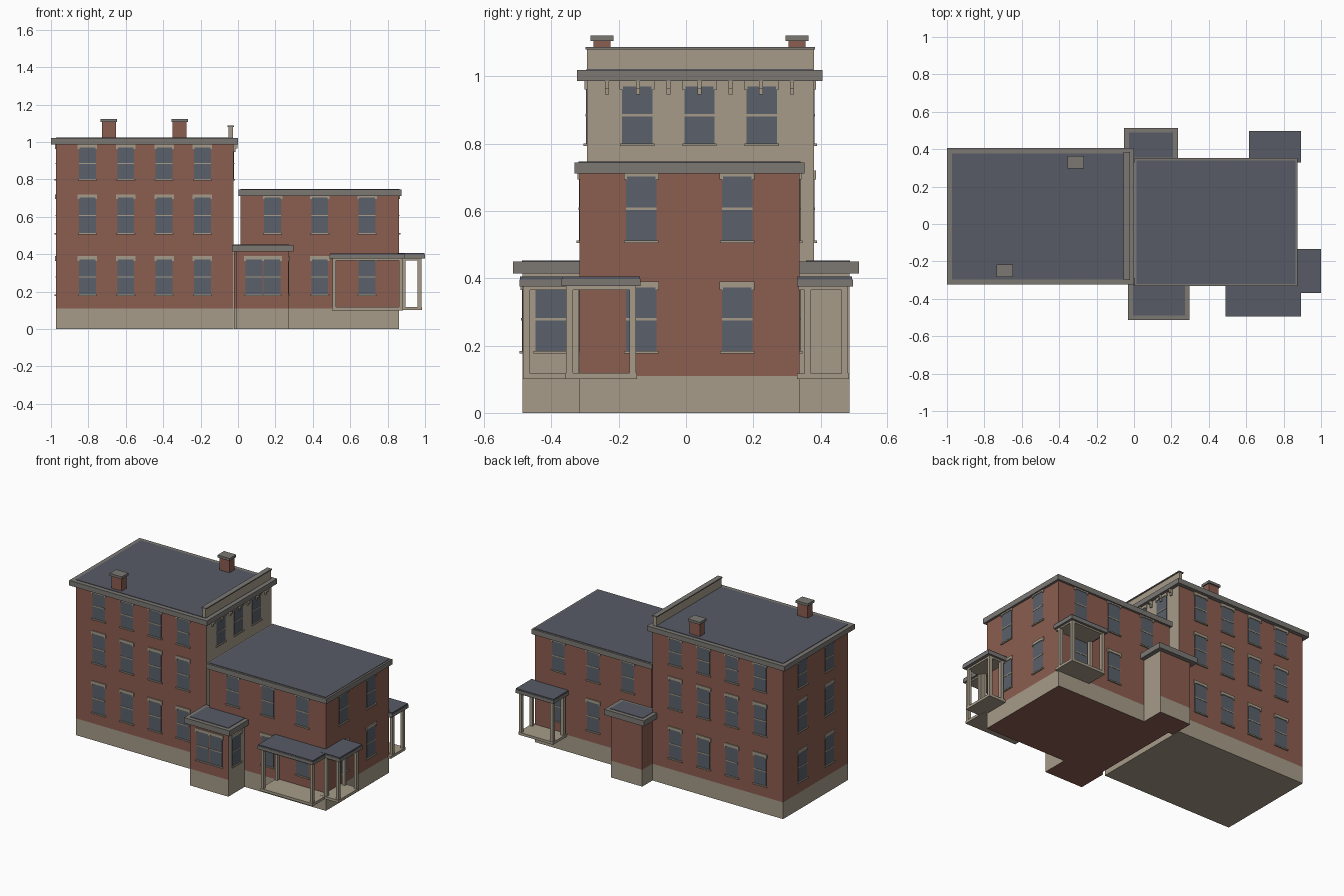
import bpy, bmesh
from mathutils import Vector

if "Cube" in bpy.data.objects:
    bpy.data.objects.remove(bpy.data.objects["Cube"])


def material(name, rgb):
    m = bpy.data.materials.new(name)
    m.use_nodes = True
    m.diffuse_color = (*rgb, 1)
    m.node_tree.nodes["Principled BSDF"].inputs["Base Color"].default_value = (*rgb, 1)
    return m


PALETTE = [material("brick", (.26, .11, .08)), material("stone", (.38, .33, .25)),
           material("cornice_grey", (.2, .19, .175)), material("roof_slate", (.095, .105, .13)),
           material("window_glass", (.1, .115, .145))]
BRICK, STONE, TRIM, SLATE, GLASS = range(len(PALETTE))


class Part:
    """One named object made of boxes."""

    def __init__(self, name):
        self.name, self.bm = name, bmesh.new()

    def box(self, xs, ys, zs, mat, rule=None):
        lo = Vector((xs[0], ys[0], zs[0]))
        hi = Vector((xs[1], ys[1], zs[1]))
        verts = bmesh.ops.create_cube(self.bm, size=1)["verts"]
        for v in verts:
            v.co = [lo[i] + (hi[i] - lo[i]) * (v.co[i] + .5) for i in range(3)]
        self.bm.normal_update()
        for f in {f for v in verts for f in v.link_faces}:
            f.material_index = rule(f.normal) if rule else mat
        return self

    def done(self):
        mesh = bpy.data.meshes.new(self.name)
        self.bm.to_mesh(mesh)
        self.bm.free()
        for m in PALETTE:
            mesh.materials.append(m)
        obj = bpy.data.objects.new(self.name, mesh)
        bpy.context.collection.objects.link(obj)


def grow(span, d):
    return span[0] - d, span[1] + d


def around(c, width):
    return c - width / 2, c + width / 2


BASE_TOP = .11


def block(name, xs, ys, top, stone_east, under):
    """Walls over a stone plinth; the east wall can be stone."""
    p = Part(name)
    p.box(xs, ys, (0, BASE_TOP), STONE, lambda n: under if n.z < -.5 else STONE)
    p.box(xs, ys, (BASE_TOP, top), BRICK,
          lambda n: STONE if stone_east and n.x > .5 else BRICK)
    p.done()


def flat_roof(name, xs, ys, zs, border):
    p = Part(name)
    p.box(xs, ys, zs, TRIM)
    p.box(grow(xs, -border), grow(ys, -border), (zs[1] - .01, zs[1] + .003), SLATE)
    p.done()


def windows(name, axis, wall, side, centres, sills, height=.19, width=.09):
    """Glass, meeting rail, lintel and sill on a wall facing side along axis."""
    p = Part(name)

    def plate(c, w, zs, depth, mat):
        across, out = around(c, w), sorted((wall - side * .01, wall + side * depth))
        p.box(*((out, across) if axis == "x" else (across, out)), zs, mat)

    for c in centres:
        for z in sills:
            top = z + height
            plate(c, width, (z, top), .002, GLASS)
            plate(c, width, around(z + height / 2, .007), .004, STONE)
            plate(c, width + .014, (top, top + .018), .006, STONE)
            for s in (-1, 1):
                plate(c + s * (width / 2 + .002), .01, (top - .008, top), .006, STONE)
            plate(c, width + .012, (z - .007, z + .001), .009, STONE)
    p.done()


# Main three-storey block
MX, MY = (-.972, -.024), (-.295, .38)
LOW, MID, HIGH = .183, .512, .8
block("main_block", MX, MY, 1, True, STONE)
flat_roof("main_roof", (-1, 0), (-.324, .406), (.987, 1.02), .028)
cols = [-.805 + i * .205 for i in range(4)]
for name, wall, side in (("main_front", MY[0], -1), ("main_back", MY[1], 1)):
    windows(name + "_windows", "y", wall, side, cols, (LOW, MID))
    windows(name + "_top_windows", "y", wall, side, cols, (HIGH,), .17)
windows("main_end_windows", "x", MX[0], -1, (-.1, .18), (LOW, MID))
windows("main_end_top_windows", "x", MX[0], -1, (-.1, .18), (HIGH,), .17)
windows("upper_stone_windows", "x", MX[1], 1, (-.145, .04, .225), (HIGH,), .17)

# Parapet and brackets over the stone wall
parapet = Part("parapet")
parapet.box((-.05, -.028), MY, (1.01, 1.08), STONE)
parapet.box((-.056, -.022), grow(MY, .004), (1.08, 1.087), TRIM)
parapet.done()
brackets = Part("cornice_brackets")
for i in range(7):
    y = around(-.235 + i * .0917, .012)
    brackets.box((-.03, -.004), y, (.965, .99), STONE)
    brackets.box((-.03, -.014), y, (.947, .97), STONE)
brackets.done()

# Chimneys
for name, x, y in (("front_chimney", -.69, -.25), ("back_chimney", -.312, .33)):
    p = Part(name)
    p.box(around(x, .074), around(y, .05), (1, 1.108), BRICK)
    p.box(around(x, .088), around(y, .068), (1.106, 1.122), TRIM)
    p.done()

# Low two-storey wing
WX, WY = (.013, .86), (-.316, .338)
block("low_wing", WX, WY, .73, False, BRICK)
flat_roof("wing_roof", (.002, .875), (-.332, .352), (.711, .745), .012)
cols = (.185, .437, .69)
for name, wall, side in (("wing_front", WY[0], -1), ("wing_back", WY[1], 1)):
    windows(name + "_upper_windows", "y", wall, side, cols, (MID,))
    windows(name + "_lower_windows", "y", wall, side, cols[1:], (LOW,))
windows("wing_end_windows", "x", WX[1], 1, (-.133, .152), (LOW, MID))

# Entrance bays at the junction
block("front_bay", (-.008, .27), (-.486, -.29), .43, True, BRICK)
flat_roof("front_bay_roof", (-.032, .298), (-.514, -.29), (.414, .45), .026)
windows("front_bay_windows", "y", -.486, -1, (.085, .182), (LOW,))
windows("front_bay_side_window", "x", .27, 1, (-.402,), (LOW,))
block("back_bay", (-.022, .206), (.33, .486), .43, True, BRICK)
flat_roof("back_bay_roof", (-.054, .235), (.33, .514), (.414, .45), .026)


def porch(name, floor, roof, posts, lift=0):
    """Open porch: floor slab, square posts, beams and slab roof."""
    p = Part(name)
    p.box(*floor, (.1 + lift, .117 + lift), STONE)
    p.box(*grow_pair(floor, -.004), (.366, .38), STONE)
    p.box(*roof, (.376 + lift, .397 + lift), TRIM)
    p.box(*grow_pair(roof, -.002), (.396, .405 + lift), SLATE)
    for x, y in posts:
        p.box(around(x, .02), around(y, .02), (.11, .38), STONE)
    p.done()


def grow_pair(area, d):
    return grow(area[0], d), grow(area[1], d)


# Porches on the low wing
porch("front_porch", ((.502, .882), (-.485, -.31)), ((.49, .892), (-.495, -.31)),
      [(x, y) for x in (.514, .87) for y in (-.473, -.328)])
porch("side_porch", ((.85, .983), (-.36, -.146)), ((.85, 1), (-.37, -.135)),
      [(x, y) for x in (.885, .97) for y in (-.346, -.158)], .001)
porch("back_porch", ((.627, .88), (.33, .484)), ((.616, .892), (.33, .496)),
      [(x, y) for x in (.64, .867) for y in (.362, .472)])
